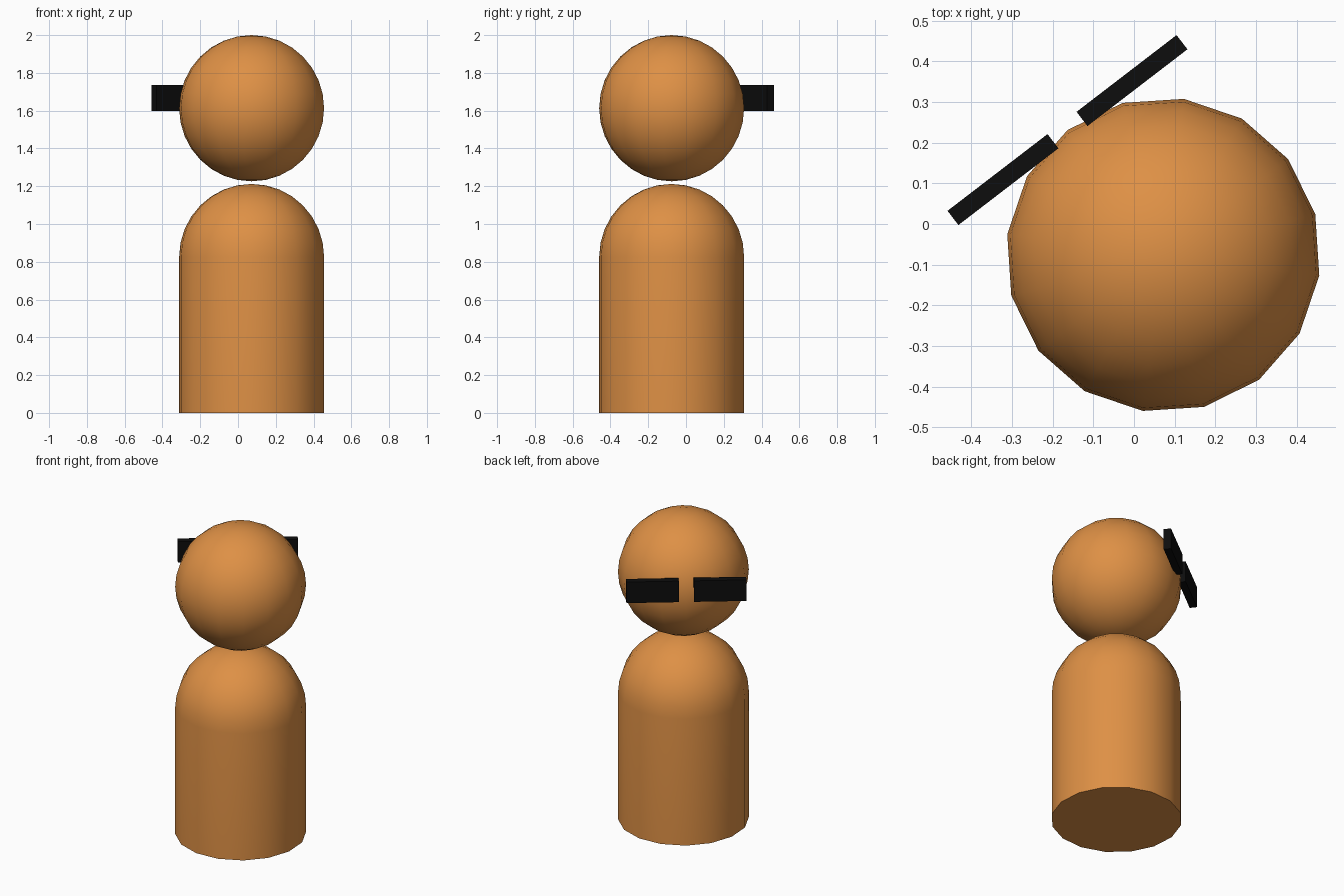
import bpy, bmesh
from math import radians
from mathutils import Matrix, Vector

if "Cube" in bpy.data.objects:
    bpy.data.objects.remove(bpy.data.objects["Cube"])

R = 0.387          # shared radius of head and body
SIDES = 16
FRAME = Matrix.Translation((0.072, -0.076, 0)) @ Matrix.Rotation(radians(37.5), 4, 'Z')


def material(name, color):
    mat = bpy.data.materials.new(name)
    mat.diffuse_color = color
    mat.use_nodes = True
    mat.node_tree.nodes["Principled BSDF"].inputs["Base Color"].default_value = mat.diffuse_color
    return mat


def finish(name, bm, mat, smooth=False):
    bmesh.ops.recalc_face_normals(bm, faces=bm.faces)
    mesh = bpy.data.meshes.new(name)
    bm.to_mesh(mesh)
    bm.free()
    mesh.materials.append(mat)
    obj = bpy.data.objects.new(name, mesh)
    obj.matrix_world = FRAME
    bpy.context.collection.objects.link(obj)
    if smooth:
        bpy.ops.object.select_all(action='DESELECT')
        obj.select_set(True)
        bpy.context.view_layer.objects.active = obj
        bpy.ops.object.shade_smooth_by_angle(angle=radians(35))
    return obj


def sphere(z):
    bm = bmesh.new()
    bmesh.ops.create_uvsphere(bm, u_segments=SIDES, v_segments=SIDES, radius=R,
                              matrix=Matrix.Translation((0, 0, z)))
    return bm


orange = material("orange", (0.73, 0.28, 0.06, 1))
black = material("black", (0.004, 0.004, 0.004, 1))

# Head: a full sphere
finish("head", sphere(2 - R), orange, True)

# Body: upper half of a sphere, its rim extruded to the ground and capped
SHOULDER = 0.825
bm = sphere(SHOULDER)
bmesh.ops.delete(bm, geom=[v for v in bm.verts if v.co.z < SHOULDER - 0.001], context='VERTS')
rim = [e for e in bm.edges if e.is_boundary]
new = bmesh.ops.extrude_edge_only(bm, edges=rim)["geom"]
for v in new:
    if isinstance(v, bmesh.types.BMVert):
        v.co.z = 0
bmesh.ops.contextual_create(bm, geom=[e for e in new if isinstance(e, bmesh.types.BMEdge)])
finish("body", bm, orange, True)

# Glasses: two flat dark lenses touching the face
for side, x in (("left", -0.2), ("right", 0.2)):
    bm = bmesh.new()
    bmesh.ops.create_cube(bm, size=1, matrix=Matrix.Translation((x, R, 1.667))
                          @ Matrix.Diagonal(Vector((0.31, 0.044, 0.137, 1))))
    finish(side + "_lens", bm, black)
